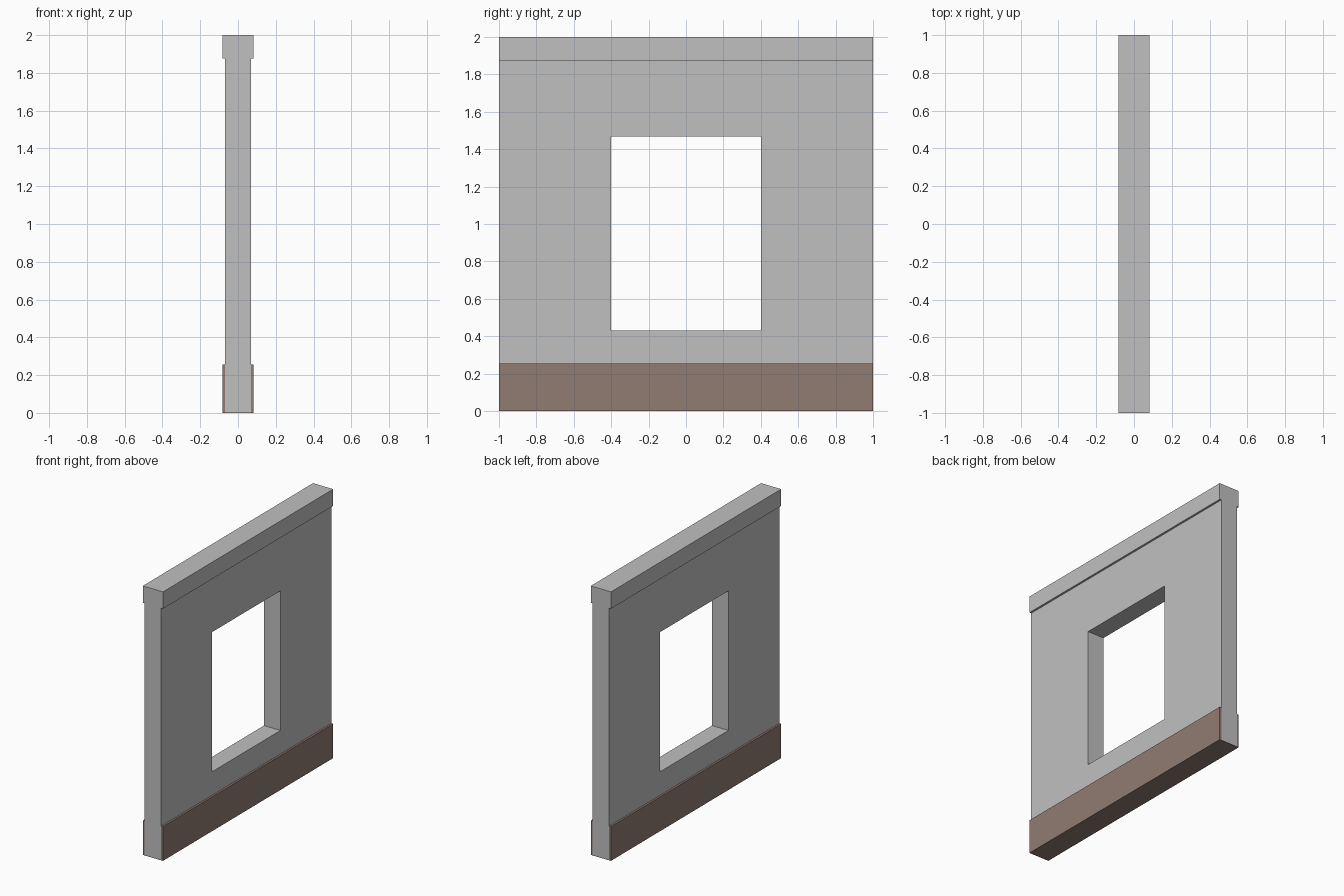
import bpy, bmesh

if "Cube" in bpy.data.objects:
    bpy.data.objects.remove(bpy.data.objects["Cube"])

def material(name, rgb):
    m = bpy.data.materials.new(name)
    m.diffuse_color = (*rgb, 1)
    m.use_nodes = True
    m.node_tree.nodes["Principled BSDF"].inputs["Base Color"].default_value = m.diffuse_color
    return m

grey = material("plaster grey", (0.53, 0.53, 0.53))
brown = material("skirting brown", (0.28, 0.20, 0.165))

def extrude_profile(name, half, mat, y0=-1.0, y1=1.0):
    """Mirror a half profile (x, z), listed bottom to top, and extrude it along y."""
    pts = half + [(-x, z) for x, z in reversed(half) if x > 0]
    bm = bmesh.new()
    face = bm.faces.new([bm.verts.new((x, y0, z)) for x, z in pts])
    ext = bmesh.ops.extrude_face_region(bm, geom=[face])
    verts = [g for g in ext["geom"] if isinstance(g, bmesh.types.BMVert)]
    bmesh.ops.translate(bm, verts=verts, vec=(0, y1 - y0, 0))
    bmesh.ops.recalc_face_normals(bm, faces=bm.faces)
    mesh = bpy.data.meshes.new(name)
    bm.to_mesh(mesh)
    bm.free()
    mesh.materials.append(mat)
    obj = bpy.data.objects.new(name, mesh)
    bpy.context.collection.objects.link(obj)
    return obj

W, T = 0.068, 0.083     # half thickness of wall and of trim
B = 0.003               # thin brown underside

# Wall with its overhanging top cap
wall = extrude_profile("wall", [(W, B), (W, 1.875), (T, 1.875), (T, 2.0)], grey)

# Window opening
cutter = extrude_profile("window_cutter", [(0.2, 0.43), (0.2, 1.468)], grey, -0.402, 0.402)
cutter.hide_render = True
cutter.hide_viewport = True
cut = wall.modifiers.new("window opening", "BOOLEAN")
cut.operation = "DIFFERENCE"
cut.solver = "EXACT"
cut.object = cutter

# Skirting boards on both faces, joined beneath the wall
extrude_profile("skirting", [(0, B), (W, B), (W, 0.255), (T, 0.255), (T, 0)], brown)
